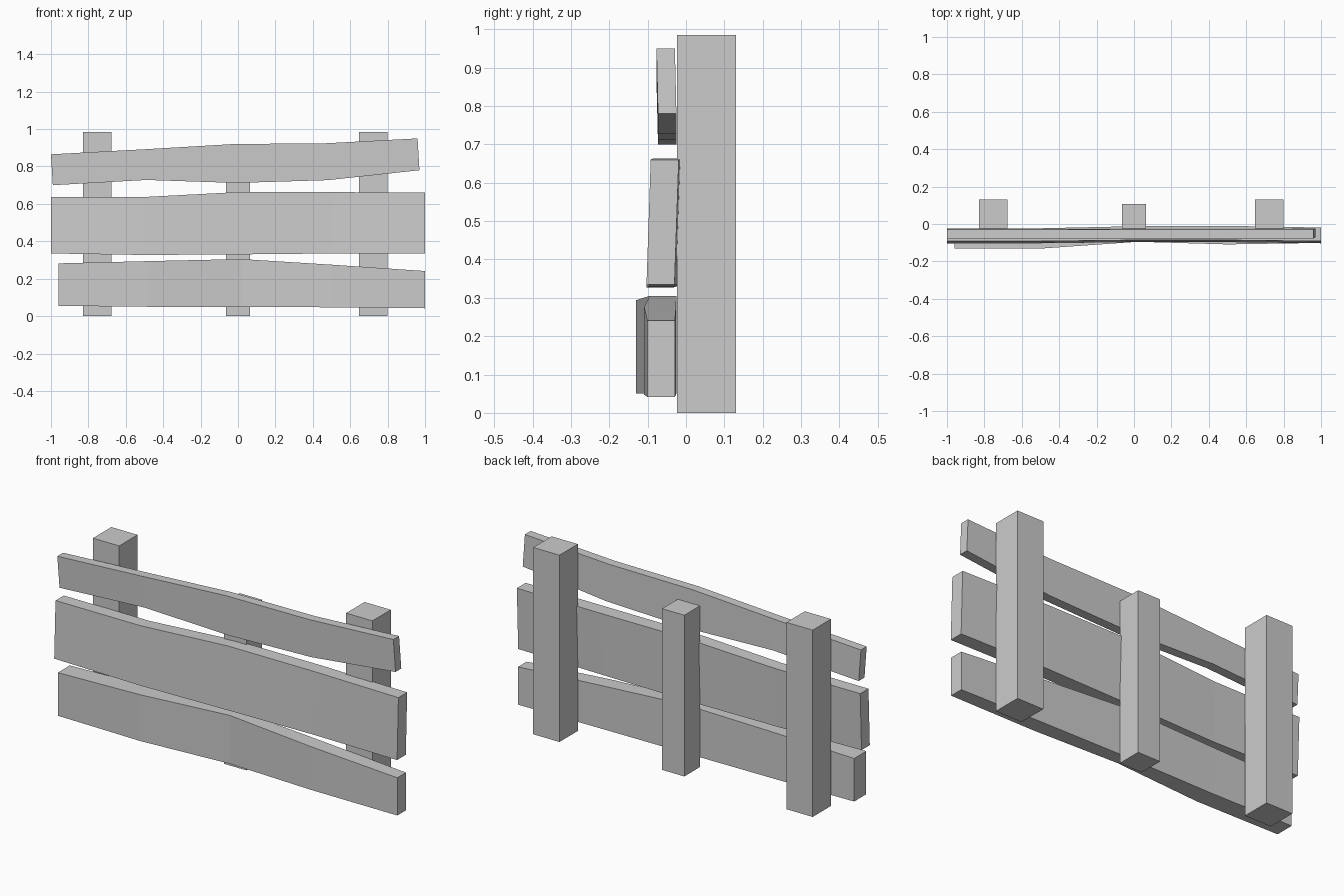
import bpy, bmesh

if "Cube" in bpy.data.objects:
    bpy.data.objects.remove(bpy.data.objects["Cube"])


def mesh_object(name, bm):
    bmesh.ops.recalc_face_normals(bm, faces=bm.faces)
    me = bpy.data.meshes.new(name)
    bm.to_mesh(me)
    bm.free()
    ob = bpy.data.objects.new(name, me)
    bpy.context.collection.objects.link(ob)
    return ob


def post(name, x0, x1, y0, y1, height):
    bm = bmesh.new()
    bmesh.ops.create_cube(bm, size=1)
    for v in bm.verts:
        v.co.x = x1 if v.co.x > 0 else x0
        v.co.y = y1 if v.co.y > 0 else y0
        v.co.z = height if v.co.z > 0 else 0
    return mesh_object(name, bm)


def plank(name, stations, lean=0.0, skew=0.0):
    """Loft along x; each station is (x, z_bottom, z_top, y_front, y_back).
    lean moves the top edge back, skew moves the bottom edge along x."""
    bm = bmesh.new()
    rings = []
    for x, zb, zt, yf, yb in stations:
        rings.append([bm.verts.new(p) for p in (
            (x + skew, yf, zb), (x + skew, yb, zb),
            (x, yb + lean, zt), (x, yf + lean, zt))])
    for a, b in zip(rings, rings[1:]):
        for i in range(4):
            j = (i + 1) % 4
            bm.faces.new((a[i], a[j], b[j], b[i]))
    bm.faces.new(rings[0])
    bm.faces.new(rings[-1][::-1])
    return mesh_object(name, bm)


# Upright posts, the middle one thinner and shorter
post("left_post", -0.83, -0.677, -0.023, 0.13, 0.985)
post("right_post", 0.647, 0.80, -0.023, 0.13, 0.985)
post("middle_post", -0.065, 0.065, -0.023, 0.107, 0.85)

# Warped rails
plank("top_rail", [
    (-1.00, 0.70, 0.865, -0.073, -0.025),
    (-0.50, 0.728, 0.892, -0.073, -0.025),
    (-0.02, 0.712, 0.92, -0.073, -0.025),
    (0.47, 0.727, 0.924, -0.073, -0.025),
    (0.96, 0.78, 0.95, -0.073, -0.025)], lean=-0.004, skew=0.01)

plank("middle_rail", [
    (-1.0, 0.335, 0.637, -0.103, -0.034),
    (-0.5, 0.327, 0.637, -0.103, -0.034),
    (0.0, 0.33, 0.663, -0.097, -0.023),
    (0.5, 0.335, 0.663, -0.097, -0.021),
    (1.0, 0.335, 0.66, -0.103, -0.03)], lean=0.011)

plank("bottom_rail", [
    (-0.96, 0.055, 0.282, -0.13, -0.03),
    (-0.48, 0.05, 0.294, -0.13, -0.03),
    (0.02, 0.05, 0.305, -0.095, -0.025),
    (0.5, 0.047, 0.275, -0.109, -0.026),
    (1.0, 0.042, 0.241, -0.101, -0.029)])
